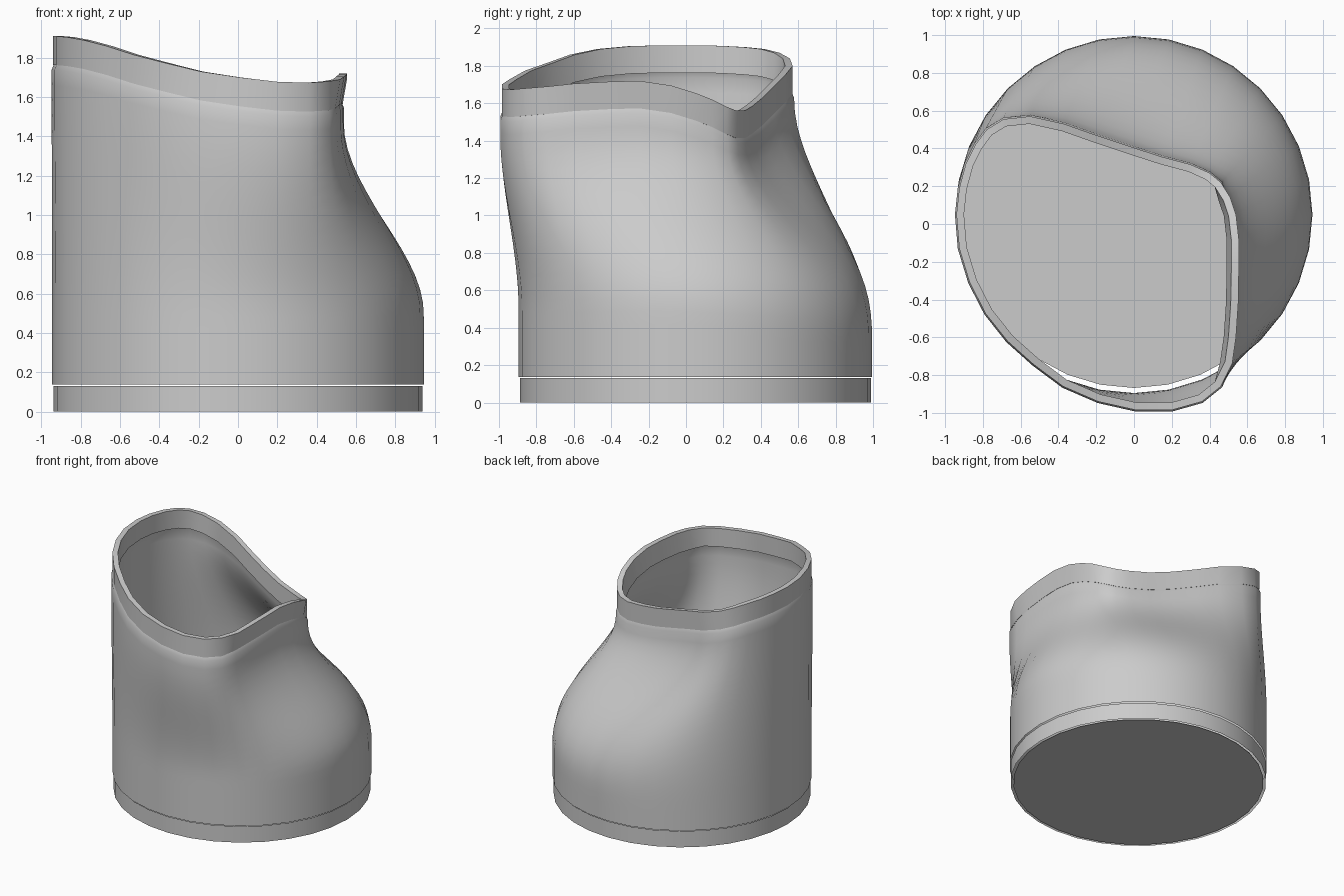
import bpy, bmesh, math
from mathutils import Vector

if "Cube" in bpy.data.objects:
    bpy.data.objects.remove(bpy.data.objects["Cube"])

N, R, CY = 32, 0.945, 0.05
COLLAR = 0.147

# Rim outline (x, y, z), one point for each side, starting at +x
RIM = [
    (.555, -.08, 1.695), (.54, .05, 1.655), (.51, .14, 1.62), (.46, .22, 1.58),
    (.40, .27, 1.56), (.30, .315, 1.56), (.15, .355, 1.585), (-.02, .41, 1.63),
    (-.20, .47, 1.69), (-.37, .53, 1.75), (-.55, .57, 1.80), (-.69, .555, 1.84),
    (-.78, .50, 1.87), (-.84, .42, 1.89), (-.89, .32, 1.90), (-.925, .19, 1.907),
    (-.94, .05, 1.91), (-.925, -.13, 1.91), (-.87, -.31, 1.905), (-.785, -.475, 1.89),
    (-.67, -.62, 1.86), (-.53, -.745, 1.815), (-.375, -.86, 1.775), (-.19, -.94, 1.73),
    (.01, -.985, 1.70), (.20, -.985, 1.678), (.36, -.94, 1.673), (.46, -.86, 1.68),
    (.52, -.74, 1.69), (.54, -.60, 1.705), (.552, -.42, 1.715), (.555, -.25, 1.72)]
RIM = [Vector(p) for p in RIM]


def circle(r, z):
    return [Vector((r * math.cos(2 * math.pi * i / N),
                    CY + r * math.sin(2 * math.pi * i / N), z)) for i in range(N)]


def offset(loop, d):
    """Move a loop sideways along its outward normals."""
    out = []
    for i, p in enumerate(loop):
        t = loop[(i + 1) % N] - loop[i - 1]
        out.append(p + Vector((t.y, -t.x, 0)).normalized() * d)
    return out


def loft(name, rings, closed=False, cap=False):
    """Skin a list of rings into one object."""
    bm = bmesh.new()
    vs = [[bm.verts.new(p) for p in ring] for ring in rings]
    pairs = list(zip(vs, vs[1:])) + ([(vs[-1], vs[0])] if closed else [])
    for a, b in pairs:
        for i in range(N):
            j = (i + 1) % N
            bm.faces.new((a[i], a[j], b[j], b[i]))
    if cap:
        bm.faces.new(vs[0][::-1])
    me = bpy.data.meshes.new(name)
    bm.to_mesh(me)
    bm.free()
    ob = bpy.data.objects.new(name, me)
    bpy.context.collection.objects.link(ob)
    bpy.ops.object.select_all(action='DESELECT')
    ob.select_set(True)
    bpy.context.view_layer.objects.active = ob
    bpy.ops.object.shade_smooth_by_angle(angle=math.radians(40))
    return ob


# Foot of the collar: rim dropped down, pulled in slightly on the right
foot = [p - Vector((0.025 if p.x > 0.5 else 0.0, 0, COLLAR)) for p in RIM]

# Body: round at the bottom, blending into the off-centre collar outline
base = circle(R, 0.137)
shoulder = offset(foot, 0.008)
STEPS = 20
rings = []
for k in range(STEPS + 1):
    ring = []
    for i in range(N):
        back = max(0.0, math.sin(2 * math.pi * i / N))
        top = shoulder[i].z - 0.025
        z = 0.137 + (top - 0.137) * k / STEPS
        z0, z1 = 0.5 - 0.2 * back, top - 0.08 * (1 - back)
        s = min(1, max(0, (z - z0) / (z1 - z0)))
        s = (s * s * (3 - 2 * s)) ** (1 + 0.5 * back)
        p = base[i].lerp(shoulder[i], s)
        ring.append(Vector((p.x, p.y, z)))
    rings.append(ring)
rings.append(offset(foot, -0.002))
loft("body_shell", rings)

# Collar: thin upright wall around the opening
inner_top = offset(RIM, -0.04)
inner_foot = offset(foot, -0.04)
loft("collar", [foot, RIM, inner_top, inner_foot], closed=True)

# Base band and floor
loft("base_band", [circle(0.938, 0), circle(0.938, 0.13)])
loft("floor", [circle(0.918, 0.0), circle(0.918, 0.004)], cap=True)
